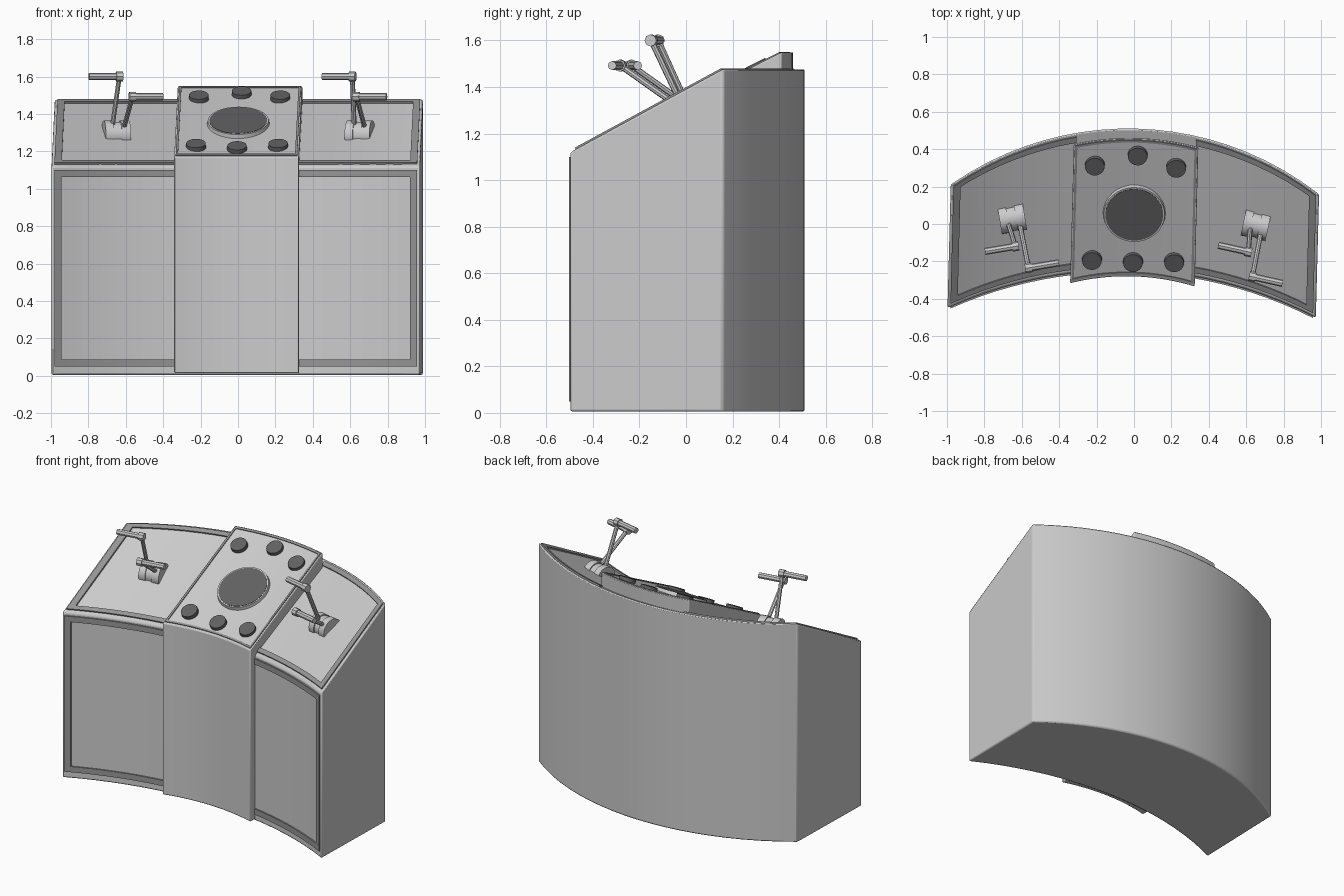
import bpy, bmesh, math
from mathutils import Matrix, Vector

if "Cube" in bpy.data.objects:
    bpy.data.objects.remove(bpy.data.objects["Cube"])

YAW = Matrix.Rotation(math.radians(-1.5), 4, 'Z')   # whole console is turned slightly
W, BW = 0.985, 0.333                                # half widths: body, centre block
SLOPE = math.atan2(0.38, 0.74)


def material(name, v):
    m = bpy.data.materials.new(name)
    m.diffuse_color = (v, v, v, 1)
    m.use_nodes = True
    m.node_tree.nodes["Principled BSDF"].inputs["Base Color"].default_value = m.diffuse_color
    return m


TRIM = material("trim_grey", 0.3)
DARK = material("gauge_dark", 0.12)


def finish(name, bm, mat=None, bevel=0):
    bmesh.ops.recalc_face_normals(bm, faces=bm.faces)
    me = bpy.data.meshes.new(name)
    bm.to_mesh(me)
    bm.free()
    me.transform(YAW)
    ob = bpy.data.objects.new(name, me)
    bpy.context.collection.objects.link(ob)
    if mat:
        me.materials.append(mat)
    bpy.ops.object.select_all(action='DESELECT')
    ob.select_set(True)
    bpy.context.view_layer.objects.active = ob
    bpy.ops.object.shade_smooth_by_angle(angle=math.radians(30))
    if bevel:
        b = ob.modifiers.new("bevel", 'BEVEL')
        b.width, b.segments, b.limit_method = bevel, 2, 'ANGLE'
    return ob


def loft(bm, rings):
    rows = [[bm.verts.new(p) for p in r] for r in rings]
    n = len(rows[0])
    for a, b in zip(rows, rows[1:]):
        for i in range(n):
            bm.faces.new((a[i], a[(i + 1) % n], b[(i + 1) % n], b[i]))
    bm.faces.new(rows[0])
    bm.faces.new(rows[-1][::-1])


def arc(x, mid, sag, half):
    r = (half * half + sag * sag) / (2 * sag)
    return mid - r + math.sqrt(r * r - x * x)


def body_front(x): return arc(x, -0.248, 0.227, W)
def body_back(x): return arc(x, 0.51, 0.325, W)
def block_front(x): return arc(x, -0.28, 0.045, BW)
def block_back(x): return arc(x, 0.46, 0.04, BW)


# surface maps: (x, second coordinate, height above surface)
def front_map(x, z, d):
    return Vector((x, body_front(x) - d, z))


def top_map(x, t, d):
    f, b = body_front(x), body_back(x)
    return Vector((x, f + (b - f) * t - 0.46 * d, 1.12 + 0.36 * t + 0.89 * d))


def block_map(x, t, d):
    f, b = block_front(x), block_back(x)
    return Vector((x, f + (b - f) * t - 0.46 * d, 1.17 + 0.38 * t + 0.89 * d))


def strip(bm, fn, u0, u1, v0, v1, d, n):
    us = [u0 + (u1 - u0) * i / n for i in range(n + 1)]
    loft(bm, [[fn(u, v0, -0.01), fn(u, v0, d), fn(u, v1, d), fn(u, v1, -0.01)] for u in us])


def cyl(bm, a, b, r, seg=10, r2=None):
    a, b = Vector(a), Vector(b)
    m = Matrix.Translation((a + b) / 2) @ (b - a).to_track_quat('Z', 'Y').to_matrix().to_4x4()
    bmesh.ops.create_cone(bm, cap_ends=True, segments=seg, radius1=r,
                          radius2=r if r2 is None else r2, depth=(b - a).length, matrix=m)


def stations(half, n):
    return [half * (2 * i / n - 1) for i in range(n + 1)]


# curved cabinet
bm = bmesh.new()
loft(bm, [[(x, body_front(x), 0.005), (x, body_front(x), 1.12),
           (x, body_back(x), 1.48), (x, body_back(x), 0.005)] for x in stations(W, 20)])
finish("cabinet", bm, bevel=0.01)

# raised centre block wrapping front and top
bm = bmesh.new()
rings = []
for x in stations(BW, 12):
    f, b = block_front(x), block_back(x)
    rings.append([(x, f, 0.015), (x, f, 1.17), (x, b, 1.55),
                  (x, b, 1.4), (x, f + 0.12, 1.1), (x, f + 0.12, 0.015)])
loft(bm, rings)
finish("centre_block", bm, bevel=0.006)

# thin lip around the block's sloping top
bm = bmesh.new()
for t in (0.015, 0.97):
    strip(bm, block_map, -BW + 0.008, BW - 0.008, t, t + 0.016, 0.006, 12)
for s in (-1, 1):
    strip(bm, block_map, s * (BW - 0.008), s * (BW - 0.02), 0.015, 0.986, 0.006, 1)
finish("centre_lip", bm, TRIM)

# trim frames on the front and sloping top of each wing
for side, s in (("left", -1), ("right", 1)):
    for part, fn, lo, hi, w in (("front", front_map, 0.05, 1.10, 0.038),
                                ("top", top_map, 0.03, 0.975, 0.04)):
        bm = bmesh.new()
        for v in (lo, hi - w):
            strip(bm, fn, s * 0.32, s * 0.97, v, v + w, 0.01, 8)
        strip(bm, fn, s * 0.932, s * 0.97, lo, hi, 0.01, 1)
        finish(f"{side}_{part}_trim", bm, TRIM)

# gauges on the centre block: bezel plus dark dial
normal = Vector((0, -math.sin(SLOPE), math.cos(SLOPE)))
gauges = [(0, 0.06, 0.17)]
gauges += [(x, y, 0.054) for x, y in ((-0.218, 0.31), (0.01, 0.37), (0.218, 0.31),
                                      (-0.22, -0.195), (0, -0.2), (0.22, -0.195))]
for i, (x, y, r) in enumerate(gauges):
    f, b = block_front(x), block_back(x)
    p = block_map(x, (y - f) / (b - f), 0)
    big = r > 0.1
    bm = bmesh.new()
    cyl(bm, p - normal * 0.01, p + normal * 0.022, r, 32, r * 0.96)
    finish(f"gauge_bezel_{i}", bm, None if big else DARK)
    if big:
        bm = bmesh.new()
        cyl(bm, p + normal * 0.01, p + normal * 0.024, r * 0.91, 32)
        finish(f"gauge_dial_{i}", bm, DARK)

# twin lever units, both built the same way and turned to follow the curve
for side, s in (("left", -1), ("right", 1)):
    place = Matrix.Translation((s * 0.65, 0.005, 0)) @ Matrix.Rotation(math.radians(-s * 11), 4, 'Z')
    bm = bmesh.new()
    for x0, x1, r in ((-0.068, -0.024, 0.075), (-0.024, 0.02, 0.068), (0.02, 0.068, 0.075)):
        cyl(bm, (x0, 0.01, 1.29), (x1, 0.01, 1.29), r, 24)
    bm.transform(place)
    finish(f"{side}_lever_drum", bm)
    for name, foot, tip, d in (("upright", (-0.025, -0.02, 1.34), (-0.008, -0.142, 1.6), -1),
                               ("forward", (0.035, -0.02, 1.32), (0.042, -0.267, 1.492), 1)):
        bm = bmesh.new()
        cyl(bm, foot, tip, 0.013, 8)
        t = Vector(tip)
        cyl(bm, t - Vector((0.018, 0, 0)), t + Vector((0.018, 0, 0)), 0.026, 8)
        cyl(bm, t, t + Vector((d * 0.165, 0, 0)), 0.019, 8)
        bm.transform(place)
        finish(f"{side}_{name}_lever", bm)
